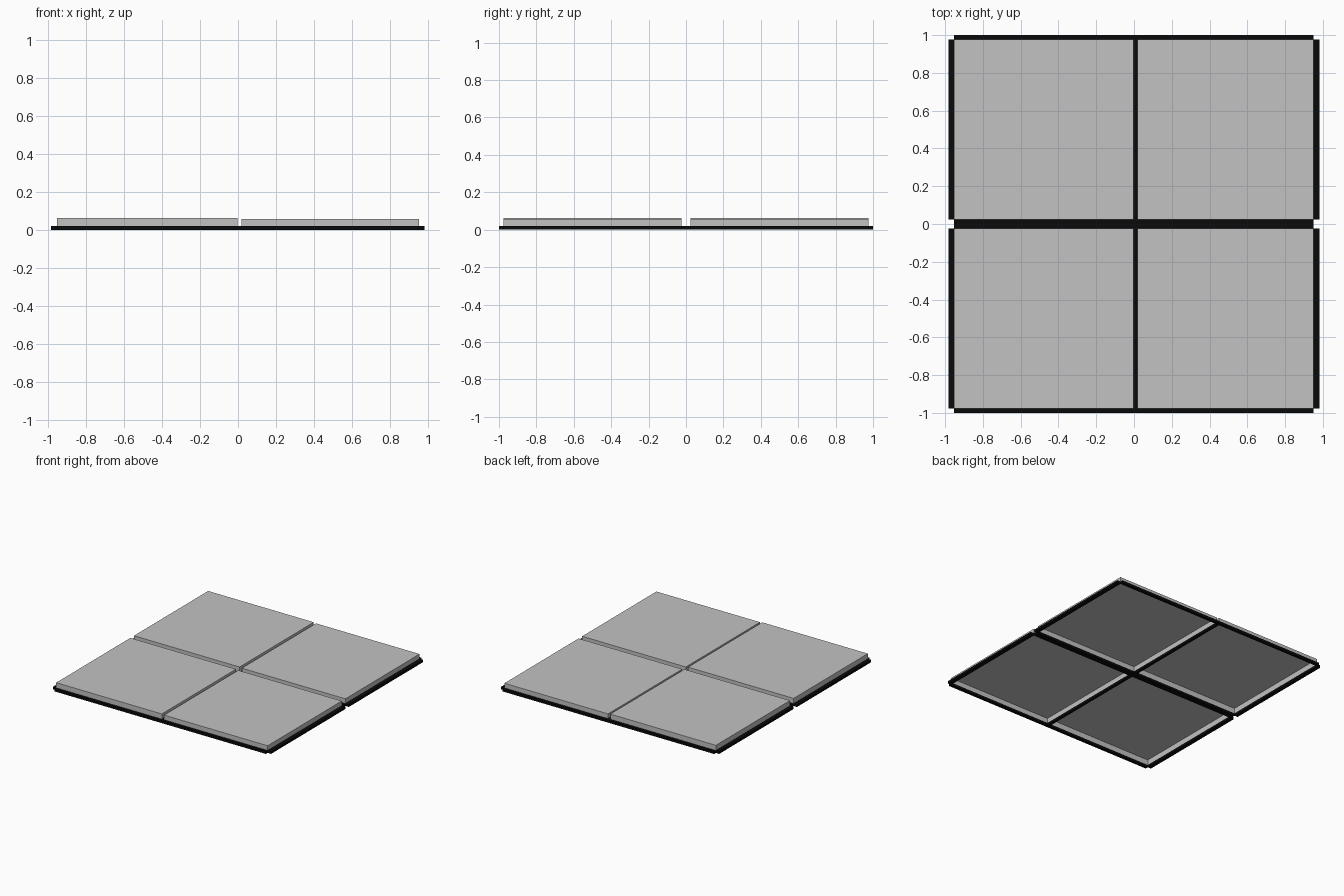
import bpy, bmesh
from mathutils import Matrix, Vector

if "Cube" in bpy.data.objects:
    bpy.data.objects.remove(bpy.data.objects["Cube"])


def material(name, value):
    m = bpy.data.materials.new(name)
    m.diffuse_color = (value, value, value, 1)
    m.use_nodes = True
    m.node_tree.nodes["Principled BSDF"].inputs["Base Color"].default_value = m.diffuse_color
    return m


grey = material("light grey", 0.54)
black = material("black", 0.003)


def box(name, x, y, z, mat, open_bottom=False):
    """Box from (min, max) ranges, optionally a hollow tray without a bottom."""
    bm = bmesh.new()
    size = [r[1] - r[0] for r in (x, y, z)]
    mid = Vector([(r[0] + r[1]) / 2 for r in (x, y, z)])
    bmesh.ops.create_cube(bm, size=1, matrix=Matrix.Translation(mid) @ Matrix.Diagonal((*size, 1)))
    if open_bottom:
        bm.normal_update()
        low = [f for f in bm.faces if f.normal.z < -0.5]
        bmesh.ops.delete(bm, geom=low, context='FACES')
    mesh = bpy.data.meshes.new(name)
    bm.to_mesh(mesh)
    bm.free()
    mesh.materials.append(mat)
    ob = bpy.data.objects.new(name, mesh)
    bpy.context.collection.objects.link(ob)
    return ob


STRIP = 0.02            # trim height
X0, X1 = -0.953, 0.951  # outer panel edges
GAP = (-0.002, 0.018)   # gap between left and right panels
Y0, Y1 = 0.023, 0.977   # panel depth range, mirrored front to back

for row, s in (("front", -1), ("back", 1)):
    ys = sorted((s * Y0, s * Y1))
    # hollow panels, the left pair slightly taller
    box(row + "_left_panel", (X0, GAP[0]), ys, (STRIP, 0.062), grey, True)
    box(row + "_right_panel", (GAP[1], X1), ys, (STRIP, 0.058), grey, True)
    # trim strips along the sides and in the gap
    box(row + "_left_trim", (-0.983, X0), ys, (0, STRIP), black)
    box(row + "_right_trim", (X1, 0.982), ys, (0, STRIP), black)
    box(row + "_middle_trim", GAP, ys, (0, STRIP), black)
    # trim strip along the outer edge
    box(row + "_edge_trim", (X0, X1), sorted((s * Y1, s * 1.0)), (0, STRIP), black)

# wide trim between the two rows
box("centre_trim", (X0, X1), (-Y0, Y0), (0, STRIP), black)
